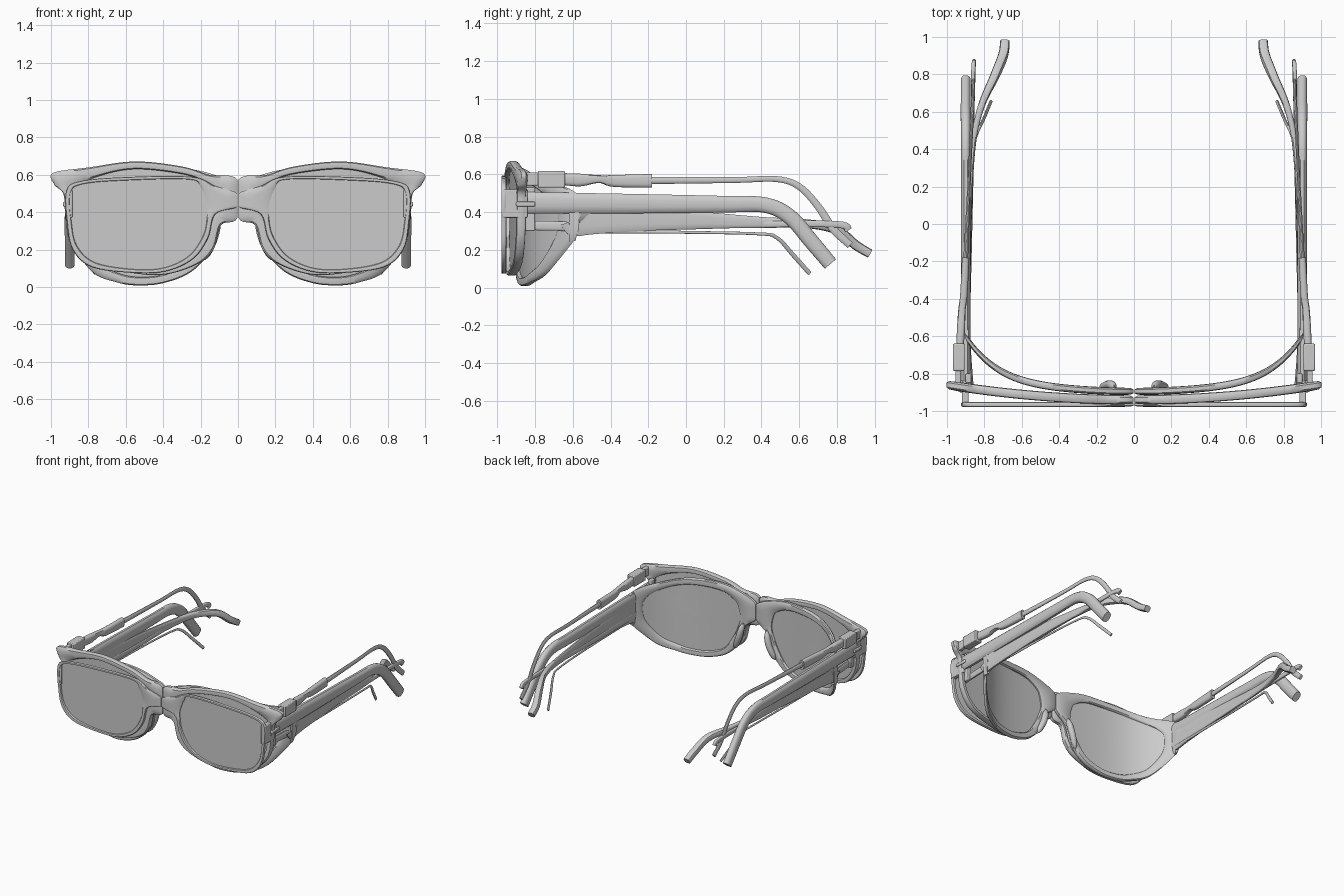
import bpy, bmesh, math
from mathutils import Vector

def spline(pts, n, closed=False):
    """Catmull-Rom resampling of points with any number of components."""
    P = [Vector(p) for p in pts]
    k, out = len(P), []
    get = (lambda i: P[i % k]) if closed else (lambda i: P[min(max(i, 0), k - 1)])
    for i in range(k if closed else k - 1):
        a, b, c, d = (get(i + j) for j in (-1, 0, 1, 2))
        for s in range(n):
            t = s / n
            out.append(0.5 * (2 * b + (c - a) * t + (2 * a - 5 * b + 4 * c - d) * t * t
                              + (3 * b - a - 3 * c + d) * t ** 3))
    if not closed:
        out.append(P[-1])
    return out

def section(n, power):
    """Rounded-box cross-section points in -1..1."""
    res = []
    for i in range(n):
        a = 2 * math.pi * (i + 0.5) / n
        c, s = math.cos(a), math.sin(a)
        res.append((math.copysign(abs(c) ** power, c), math.copysign(abs(s) ** power, s)))
    return res

def make(name, rows, wrap_rows, wrap_cols, caps=False):
    """Skin a grid of points and mirror it across x = 0."""
    bm = bmesh.new()
    V = [[bm.verts.new(p) for p in r] for r in rows]
    nr, nc = len(V), len(V[0])
    for i in range(nr if wrap_rows else nr - 1):
        for j in range(nc if wrap_cols else nc - 1):
            i2, j2 = (i + 1) % nr, (j + 1) % nc
            bm.faces.new((V[i][j], V[i][j2], V[i2][j2], V[i2][j]))
    if caps:
        bm.faces.new(V[0])
        bm.faces.new(V[-1])
    bmesh.ops.remove_doubles(bm, verts=bm.verts, dist=1e-5)
    bmesh.ops.recalc_face_normals(bm, faces=bm.faces)
    me = bpy.data.meshes.new(name)
    bm.to_mesh(me)
    bm.free()
    ob = bpy.data.objects.new(name, me)
    bpy.context.collection.objects.link(ob)
    ob.modifiers.new("mirror", 'MIRROR')
    bpy.ops.object.select_all(action='DESELECT')
    ob.select_set(True)
    bpy.context.view_layer.objects.active = ob
    bpy.ops.object.shade_smooth_by_angle(angle=math.radians(40))
    return ob

def rim(name, pairs, bend, thick, n=6):
    """Half front frame and its lens; pairs are (outer x, outer z, inner x, inner z)."""
    rows, loop = [], []
    for q in spline(pairs, n, True):
        o = Vector((max(q[0], 0), q[1]))
        i = Vector((max(q[2], 0), q[3]))
        row = []
        for c, s in section(10, 0.6):
            p = (o + i) / 2 + (o - i) / 2 * c
            row.append((p.x, bend(p.x) + thick * s, p.y))
        rows.append(row)
        loop.append(i.lerp(o, 0.15))
    make(name + "_frame", rows, True, True)
    mid = sum(loop, Vector((0, 0))) / len(loop)
    disc = []
    for k in range(9):
        ring = [mid.lerp(p, k / 8) for p in loop]
        disc.append([(p.x, bend(p.x), p.y) for p in ring])
    make(name + "_lens", disc, False, True)

def bar(name, pts, n=6, power=0.6):
    """Swept arm; points are (x, y, z, half width, half height)."""
    S = spline(pts, n)
    rows = []
    for k, q in enumerate(S):
        a, b = S[max(k - 1, 0)], S[min(k + 1, len(S) - 1)]
        t = (Vector(b[:3]) - Vector(a[:3])).normalized()
        side = (Vector((1, 0, 0)) - t * t.x).normalized()
        up = side.cross(t)
        rows.append([Vector(q[:3]) + side * q[3] * c + up * q[4] * s for c, s in section(12, power)])
    return make(name, rows, False, True, True)

def block(name, x, y, z):
    """Bevelled box from (min, max) ranges."""
    rows = [[(x[0], v, z[0]), (x[1], v, z[0]), (x[1], v, z[1]), (x[0], v, z[1])] for v in y]
    ob = make(name, rows, False, True, True)
    m = ob.modifiers.new("bevel", 'BEVEL')
    m.width, m.segments = 0.006, 2

# Outer brow-style front
rim("brow", [
    (0, .575, .14, .49), (.15, .60, .17, .55), (.3, .645, .28, .60), (.55, .672, .55, .63),
    (.8, .64, .75, .59), (.99, .612, .87, .53), (.985, .55, .88, .50), (.935, .50, .885, .46),
    (.925, .40, .885, .38), (.90, .25, .86, .25), (.80, .13, .77, .15), (.6, .08, .58, .10),
    (.4, .065, .4, .09), (.22, .12, .26, .15), (.13, .20, .19, .25), (.09, .33, .15, .37),
    (0, .37, .14, .44)], lambda x: -.94 + .08 * x * x, .025)

# Inner wraparound front
rim("wraparound", [
    (0, .54, .15, .46), (.12, .60, .18, .52), (.3, .635, .3, .575), (.55, .62, .55, .57),
    (.75, .57, .73, .52), (.9, .51, .83, .45), (.915, .38, .85, .36), (.9, .25, .83, .25),
    (.78, .08, .75, .13), (.65, .025, .64, .075), (.54, .008, .54, .055), (.4, .02, .41, .065),
    (.25, .08, .28, .12), (.14, .2, .2, .23), (.1, .33, .15, .34), (0, .42, .14, .4)],
    lambda x: -.895 + .12 * x * x + .37 * x ** 6, .02)

# Flat rectangular front with side returns
rim("flat", [
    (0, .50, .17, .45), (.12, .54, .2, .53), (.25, .59, .26, .575), (.6, .588, .6, .57),
    (.85, .565, .83, .55), (.92, .51, .895, .5), (.915, .35, .89, .35), (.885, .2, .86, .22),
    (.78, .105, .76, .13), (.55, .075, .55, .095), (.38, .085, .39, .105), (.24, .15, .26, .17),
    (.16, .26, .185, .28), (.12, .39, .165, .38), (0, .43, .165, .42)],
    lambda x: -.965, .013)
block("side_return", (.885, .92), (-.975, -.84), (.37, .52))
block("hinge_tab", (.87, .935), (-.9, -.8), (.43, .455))
block("lower_hinge", (.87, .90), (-.85, -.8), (.3, .53))

# Upper telescoping temple with hinge blocks
block("upper_hinge", (.925, .955), (-.88, -.78), (.54, .61))
block("hinge_block", (.905, .968), (-.785, -.64), (.53, .617))
bar("temple_sleeve", [(.93, -.65, .575, .02, .032), (.925, -.56, .57, .022, .034),
                      (.92, -.46, .575, .02, .021), (.91, -.38, .565, .02, .032),
                      (.9, -.18, .566, .02, .037)])
bar("upper_temple", [(.9, -.19, .568, .013, .02), (.88, .25, .57, .009, .016),
                     (.87, .48, .575, .009, .016), (.864, .6, .535, .01, .018),
                     (.86, .7, .43, .01, .02), (.858, .78, .31, .01, .022),
                     (.855, .87, .225, .01, .02)], power=.9)

# Thick middle temple
bar("thick_temple", [(.9, -.84, .45, .026, .058), (.9, -.3, .445, .026, .053),
                     (.9, .2, .442, .026, .045), (.9, .42, .437, .026, .042),
                     (.9, .55, .375, .027, .042), (.9, .66, .25, .027, .042),
                     (.9, .765, .125, .027, .04)], power=.8)

# Wraparound temple curving inward at the tip
bar("wraparound_temple", [(.895, -.62, .375, .018, .135), (.893, -.57, .375, .018, .125),
                          (.89, -.5, .365, .014, .085), (.88, 0, .36, .012, .05),
                          (.862, .4, .345, .014, .03), (.82, .62, .34, .018, .024),
                          (.745, .79, .31, .024, .026), (.7, .9, .225, .026, .026),
                          (.69, .975, .18, .026, .024)])
bar("lower_strut", [(.87, -.86, .33, .012, .025), (.885, -.57, .325, .01, .025),
                    (.875, -.1, .325, .009, .02), (.865, .4, .335, .01, .017),
                    (.86, .8, .335, .011, .018), (.855, .86, .305, .011, .02)])

# Thin wire temple
bar("wire_temple", [(.885, -.6, .3, .007, .012), (.875, 0, .293, .006, .008),
                    (.86, .38, .285, .006, .008), (.84, .48, .265, .007, .01),
                    (.8, .57, .17, .008, .012), (.765, .655, .075, .008, .012)], power=1)

# Nose pads
bar("nose_pad", [(.105, -.885, .36, .008, .02), (.115, -.865, .32, .022, .024),
                 (.135, -.86, .25, .024, .024), (.165, -.87, .18, .02, .02),
                 (.18, -.885, .15, .006, .01)], power=1)
